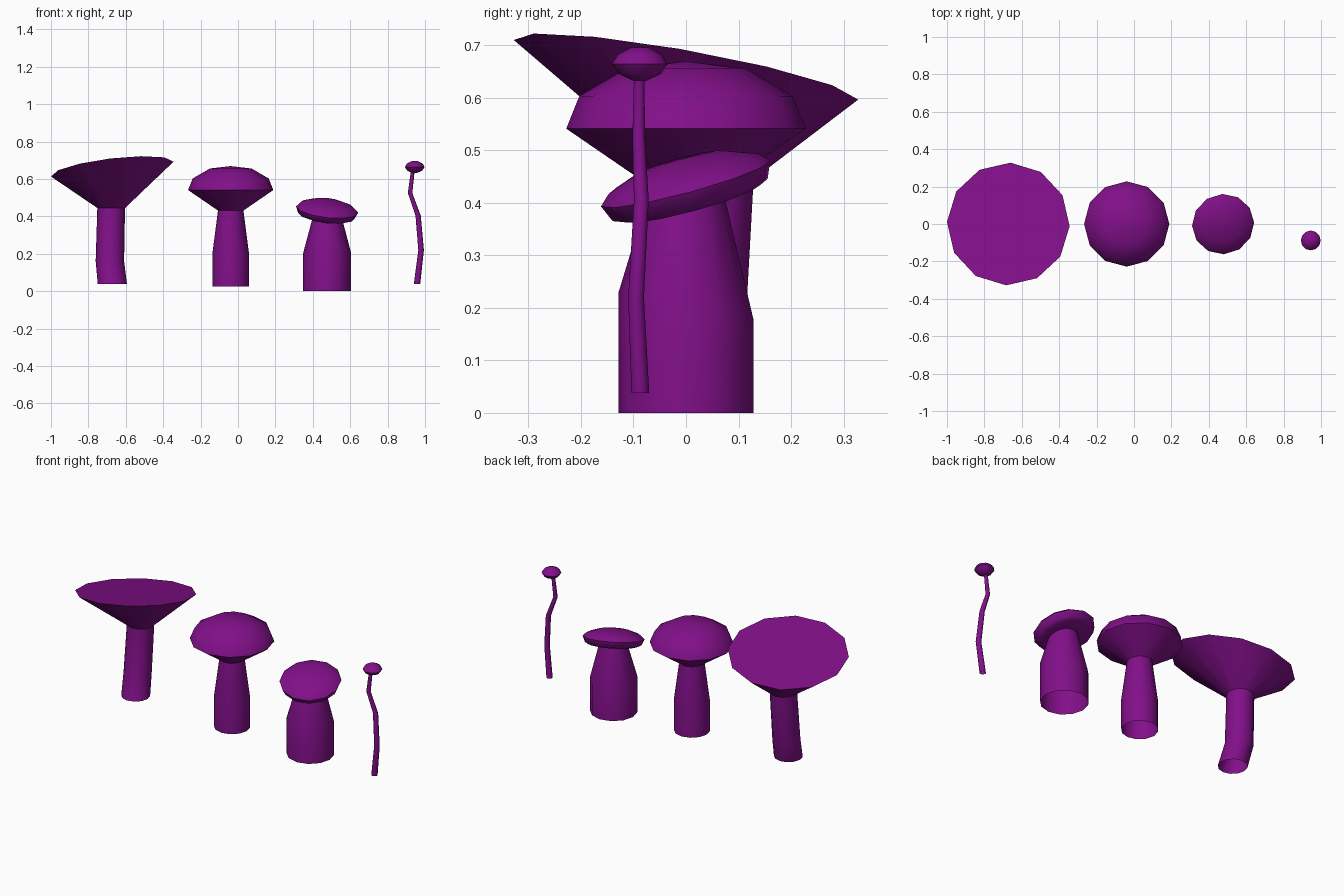
import bpy, math
from mathutils import Euler

if "Cube" in bpy.data.objects:
    bpy.data.objects.remove(bpy.data.objects["Cube"])

SIDES = 12
purple = bpy.data.materials.new("purple")
purple.diffuse_color = (0.22, 0.005, 0.25, 1)
purple.use_nodes = True
purple.node_tree.nodes["Principled BSDF"].inputs["Base Color"].default_value = purple.diffuse_color


def loft(name, rings, location=(0, 0, 0), rotation=(0, 0, 0), close_bottom=False,
         close_top=False, phase=0.0, sharp=50):
    """Skin 12-sided rings: (x, y, z, radius[, slope_x, slope_y])."""
    verts, faces = [], []
    for x, y, z, r, *slope in rings:
        sx, sy = slope or (0, 0)
        for i in range(SIDES):
            a = 2 * math.pi * i / SIDES + math.radians(phase)
            dx, dy = r * math.cos(a), r * math.sin(a)
            verts.append((x + dx, y + dy, z + sx * dx + sy * dy))
    for k in range(len(rings) - 1):
        for i in range(SIDES):
            j = (i + 1) % SIDES
            a, b = k * SIDES, (k + 1) * SIDES
            faces.append((a + i, a + j, b + j, b + i))
    if close_bottom:
        faces.append(tuple(reversed(range(SIDES))))
    if close_top:
        n = len(verts) - SIDES
        faces.append(tuple(range(n, n + SIDES)))
    mesh = bpy.data.meshes.new(name)
    mesh.from_pydata(verts, [], faces)
    obj = bpy.data.objects.new(name, mesh)
    bpy.context.collection.objects.link(obj)
    obj.location = location
    obj.rotation_euler = Euler([math.radians(v) for v in rotation])
    mesh.materials.append(purple)
    bpy.ops.object.select_all(action='DESELECT')
    obj.select_set(True)
    bpy.context.view_layer.objects.active = obj
    bpy.ops.object.shade_smooth_by_angle(angle=math.radians(sharp))
    return obj


def profile(points):
    """Turn (radius, z) points into concentric rings."""
    return [(0, 0, z, r) for r, z in points]


# Funnel mushroom: bent stalk and tilted flat-topped cone
loft("funnel_stalk", [(-0.672, 0.0, 0.04, 0.078), (-0.685, 0.037, 0.16, 0.076),
                      (-0.678, 0.055, 0.45, 0.074)])
loft("funnel_cap", [(-0.678, 0.055, 0.445, 0.074), (-0.672, 0, 0.653, 0.328, 0.115, -0.177)],
     close_top=True, phase=-2)

# Domed mushroom: tapered stalk and faceted dome with conical underside
loft("dome_stalk", profile([(0.098, 0.025), (0.098, 0.2), (0.067, 0.44)]),
     location=(-0.039, 0, 0))
loft("dome_cap", profile([(0.066, 0.43), (0.228, 0.541), (0.203, 0.603), (0.112, 0.656),
                          (0.002, 0.669)]), location=(-0.039, 0, 0), close_top=True)

# Stout mushroom: thick stalk with slanted shoulder and tilted flat cap
loft("stout_stalk", [(0.475, 0, 0, 0.128), (0.475, 0, 0.205, 0.128, 0.05, -0.2),
                     (0.477, 0, 0.405, 0.075)])
loft("stout_cap", profile([(0.07, -0.042), (0.13, -0.038), (0.153, -0.03), (0.167, 0.003),
                           (0.147, 0.022), (0.088, 0.043), (0.002, 0.05)]),
     location=(0.476, 0, 0.434), rotation=(15, 6.5, 0),
     close_bottom=True, close_top=True, phase=3)

# Thin mushroom: wavy stem and small button cap
loft("thin_stalk", [(0.957, -0.087, 0.038, 0.017), (0.979, -0.095, 0.22, 0.015),
                    (0.963, -0.085, 0.405, 0.014), (0.920, -0.09, 0.525, 0.012),
                    (0.934, -0.089, 0.64, 0.010)])
loft("thin_cap", profile([(0.012, 0.632), (0.04, 0.645), (0.053, 0.664), (0.042, 0.682),
                          (0.018, 0.695), (0.001, 0.697)]),
     location=(0.945, -0.088, 0), close_bottom=True, close_top=True)
